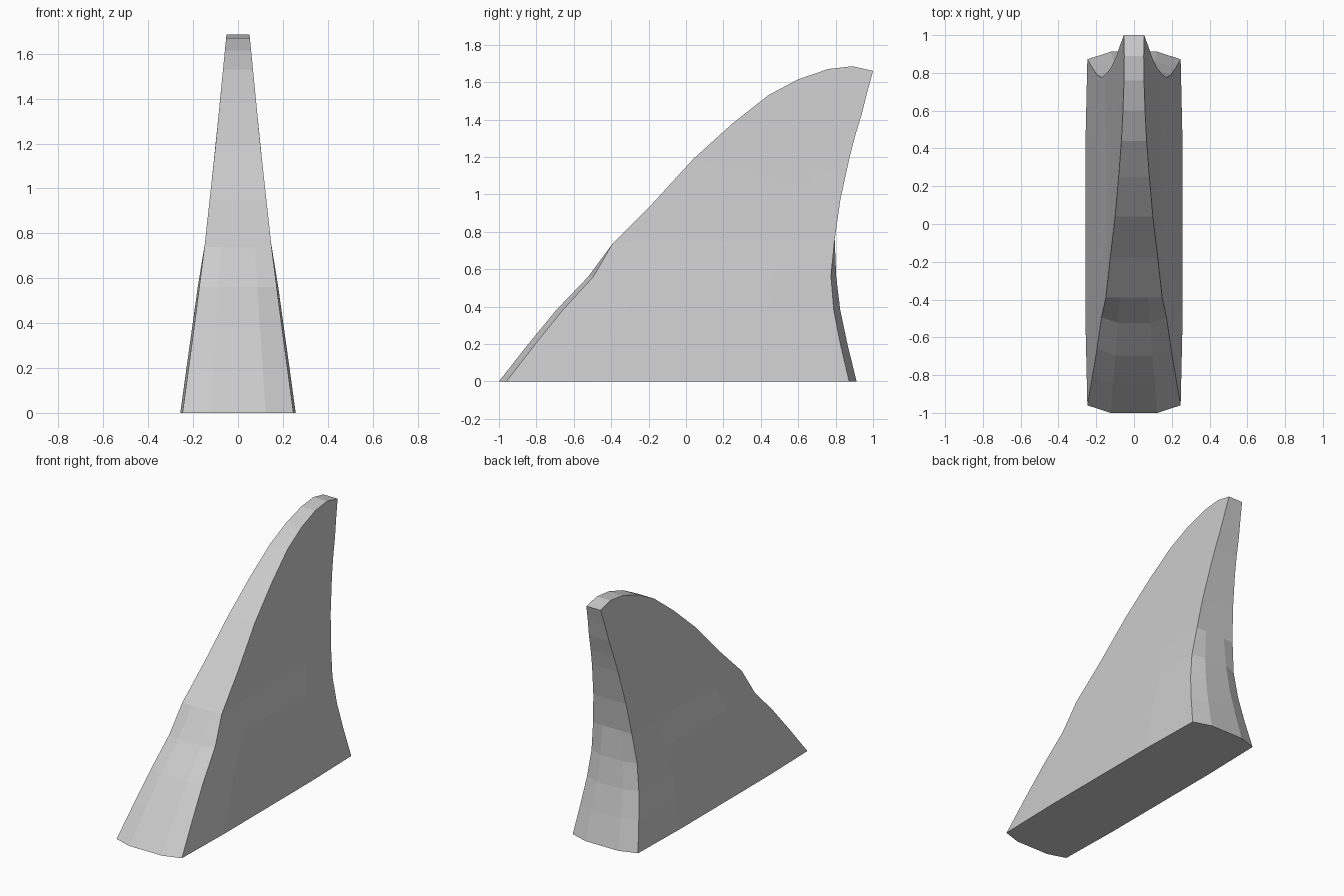
import bpy, bmesh

if "Cube" in bpy.data.objects:
    bpy.data.objects.remove(bpy.data.objects["Cube"])

# Side profile: matching leading and trailing points (y, z), base to tip
lead = [(-.96, 0), (-.805, .2), (-.66, .38), (-.495, .56), (-.39, .74), (-.18, .95),
        (.04, 1.19), (.25, 1.38), (.44, 1.53), (.6, 1.615), (.76, 1.67), (.89, 1.685), (1, 1.66)]
trail = [(.872, 0), (.825, .2), (.79, .38), (.775, .56), (.795, .76), (.81, .865),
         (.825, .97), (.85, 1.085), (.875, 1.2), (.905, 1.315), (.94, 1.43), (.97, 1.55), (1, 1.66)]
bulge = [.04, .038, .035, .028] + [0] * 9      # rounding of both edges near the base
widths = [(0, .247), (.4, .193), (.75, .148), (1.2, .099), (1.7, .05)]


def half_width(z):
    for (z0, w0), (z1, w1) in zip(widths, widths[1:]):
        if z <= z1:
            return w0 + (w1 - w0) * (z - z0) / (z1 - z0)
    return widths[-1][1]


# Fin: closed loops lofted from base to tip
bm = bmesh.new()
rings = []
for (ly, lz), (ty, tz), b in zip(lead, trail, bulge):
    lw, tw = half_width(lz), half_width(tz)
    half = [(lw / 2, ly - b, lz), (lw, ly, lz)]
    for t in (.24, .76):
        z = lz + (tz - lz) * t
        half.append((half_width(z) + b * .25, ly + (ty - ly) * t, z))
    half += [(tw, ty, tz), (tw / 2, ty + b, tz)]
    loop = half + [(-x, y, z) for x, y, z in reversed(half)]
    rings.append([bm.verts.new(p) for p in loop])
n = len(rings[0])
for a, c in zip(rings, rings[1:]):
    for i in range(n):
        j = (i + 1) % n
        bm.faces.new((a[i], a[j], c[j], c[i]))
bm.faces.new(rings[0])
bmesh.ops.remove_doubles(bm, verts=bm.verts[:], dist=.0005)
bmesh.ops.recalc_face_normals(bm, faces=bm.faces[:])

mesh = bpy.data.meshes.new("fin")
bm.to_mesh(mesh)
bm.free()
bpy.context.collection.objects.link(bpy.data.objects.new("fin", mesh))
